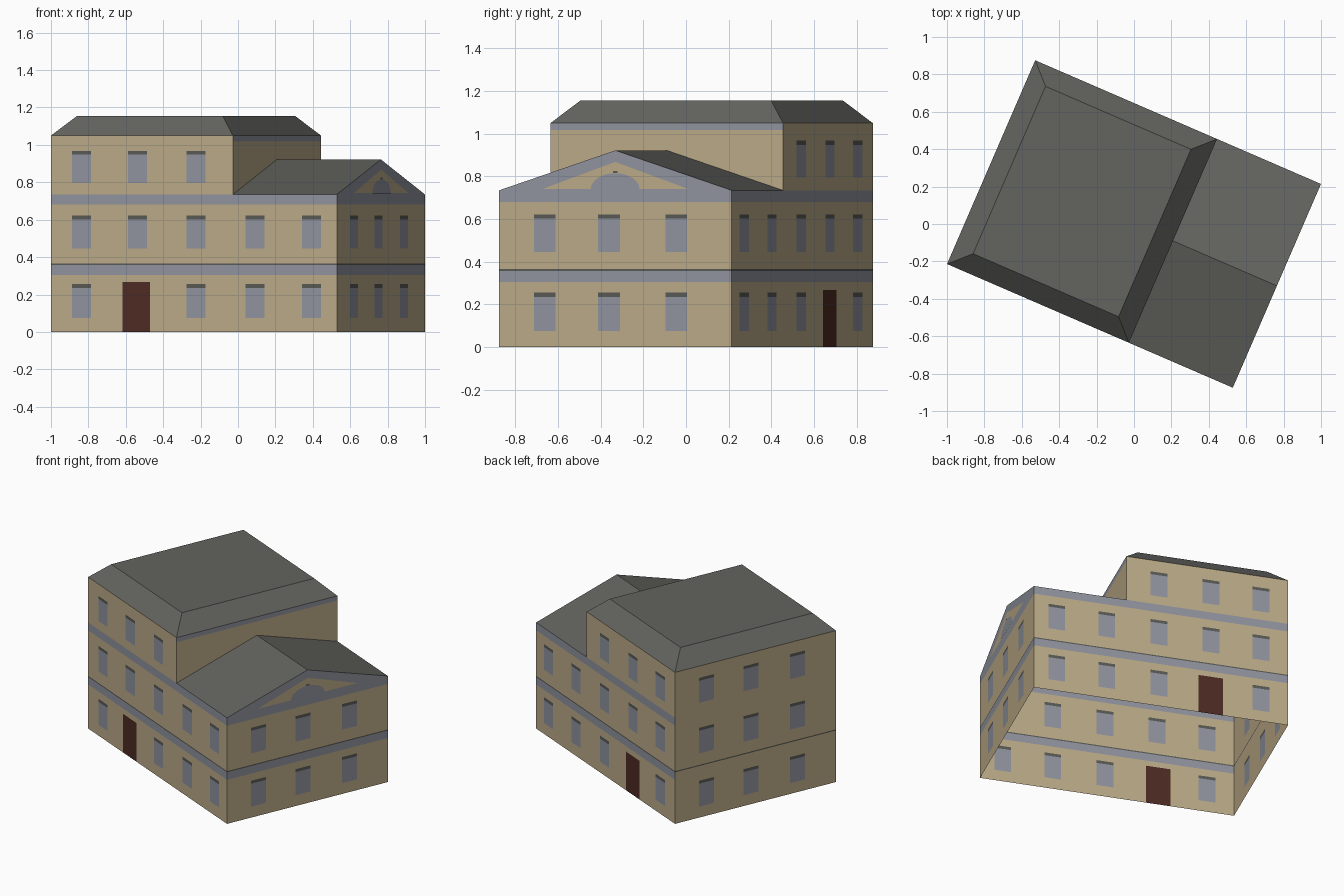
import bpy, bmesh, math
from mathutils import Vector

if "Cube" in bpy.data.objects:
    bpy.data.objects.remove(bpy.data.objects["Cube"])

# Plan sizes (before the whole building is turned)
U, V, D = 0.8325, 0.5935, 0.227      # half length, half depth, where the low wing starts
EAVE, RIDGE, TOP, ROOF = 0.735, 0.922, 1.05, 1.155
TURN = math.radians(-23.4)


def material(name, rgb):
    m = bpy.data.materials.new(name)
    m.diffuse_color = (*rgb, 1)
    m.use_nodes = True
    m.node_tree.nodes["Principled BSDF"].inputs["Base Color"].default_value = m.diffuse_color
    return m


WALL, BAND, SLATE, DOOR, TRIM = range(5)
MATS = [material("tan plaster", (0.50, 0.405, 0.245)),
        material("blue grey stone", (0.28, 0.295, 0.345)),
        material("slate roof", (0.125, 0.125, 0.115)),
        material("brown door", (0.075, 0.024, 0.016)),
        material("dark trim", (0.10, 0.10, 0.09))]


def build(name, faces):
    """Make one object from (points, colour) faces, all facing outward."""
    bm = bmesh.new()
    for pts, mat in faces:
        f = bm.faces.new([bm.verts.new(p) for p in pts])
        f.material_index = mat
        f.normal_update()
        if f.normal.dot(f.calc_center_median() - Vector((0, 0, 0.3))) < 0:
            f.normal_flip()
    bmesh.ops.remove_doubles(bm, verts=bm.verts, dist=1e-5)
    me = bpy.data.meshes.new(name)
    bm.to_mesh(me)
    bm.free()
    for m in MATS:
        me.materials.append(m)
    ob = bpy.data.objects.new(name, me)
    ob.rotation_euler.z = TURN
    bpy.context.collection.objects.link(ob)
    return ob


WIN, DOOR_W, DOOR_H = 0.055, 0.08, 0.268
FLOORS = [(0.075, 0.255), (0.445, 0.622), (0.795, 0.968)]
CAP = 0.02


def wall(name, place, half, columns, height, door=None, bands=True):
    """Wall cut into a grid; each cell is coloured as window, door, band or plaster."""
    xs = {-half, half}
    for c in columns:
        xs |= {c - WIN, c + WIN}
    if door is not None:
        xs |= {door - DOOR_W, door + DOOR_W}
    if height(-half) != height(half):
        xs.add(D)
    zs = {0, DOOR_H, 0.305, 0.357, 0.365, 0.68, EAVE, TOP}
    for a, b in FLOORS:
        zs |= {a, b - CAP, b}
    xs, zs = sorted(xs), sorted(zs)

    def colour(x, z):
        if 0.357 < z < 0.365:
            return TRIM
        if bands and (0.305 < z < 0.357 or 0.68 < z < EAVE):
            return BAND
        if door is not None and z < 0.305 and abs(x - door) < DOOR_W:
            return DOOR if z < DOOR_H else WALL
        if any(abs(x - c) < WIN for c in columns):
            for a, b in FLOORS:
                if a < z < b:
                    return TRIM if z > b - CAP else BAND
        return WALL

    faces = []
    for x0, x1 in zip(xs, xs[1:]):
        for z0, z1 in zip(zs, zs[1:]):
            x, z = (x0 + x1) / 2, (z0 + z1) / 2
            if z < height(x):
                faces.append(([place(x0, z0), place(x1, z0), place(x1, z1), place(x0, z1)],
                              colour(x, z)))
    build(name, faces)


# Four outer walls
def step(x):
    return TOP if x < D else EAVE


LONG = [-0.655, -0.328, 0.013, 0.356, 0.684]
SHORT = [-0.36, -0.033, 0.31]
wall("front_wall", lambda s, z: (s, -V, z), U, LONG, step, door=-0.335)
wall("back_wall", lambda s, z: (s, V, z), U, LONG, step, door=-0.325)
wall("right_wall", lambda s, z: (U, s, z), V, SHORT, lambda s: EAVE)
wall("left_wall", lambda s, z: (-U, s, z), V, [-s for s in SHORT], lambda s: TOP, bands=False)

# Wall of the tall block above the wing roof, with its band under the eave
build("step_wall", [
    ([(D, -V, EAVE), (D, 0, RIDGE), (D, 0, 1.018), (D, -V, 1.018)], WALL),
    ([(D, V, EAVE), (D, 0, RIDGE), (D, 0, 1.018), (D, V, 1.018)], WALL),
    ([(D, -V, 1.018), (D, V, 1.018), (D, V, TOP), (D, -V, TOP)], BAND)])

# Wing roof and stone gable
build("wing_roof", [
    ([(D, s * V, EAVE), (U, s * V, EAVE), (U, 0, RIDGE), (D, 0, RIDGE)], SLATE)
    for s in (-1, 1)])
build("gable", [([(U, -V, EAVE), (U, V, EAVE), (U, 0, RIDGE)], BAND)])

# Plaster field, half round window and keystone on the gable
P = U + 0.002
build("gable_field", [([(P, -0.37, 0.742), (P, 0.37, 0.742), (P, 0, 0.868)], WALL)])
P += 0.002
arc = [(P, 0.125 * math.cos(math.pi * i / 12), 0.74 + 0.075 * math.sin(math.pi * i / 12))
       for i in range(13)]
build("gable_window", [(arc, BAND)])
build("keystone", [([(P, -0.012, 0.815), (P, 0.012, 0.815), (P, 0.012, 0.826),
                     (P, -0.012, 0.826)], TRIM)])

# Main roof: four short slopes and a flat top
I = 0.106
low = [(-U, -V, TOP), (D, -V, TOP), (D, V, TOP), (-U, V, TOP)]
high = [(-U + I, -V + I, ROOF), (D - I, -V + I, ROOF), (D - I, V - I, ROOF), (-U + I, V - I, ROOF)]
slopes = [([low[i], low[(i + 1) % 4], high[(i + 1) % 4], high[i]], SLATE) for i in range(4)]
build("main_roof", slopes + [(high, SLATE)])
